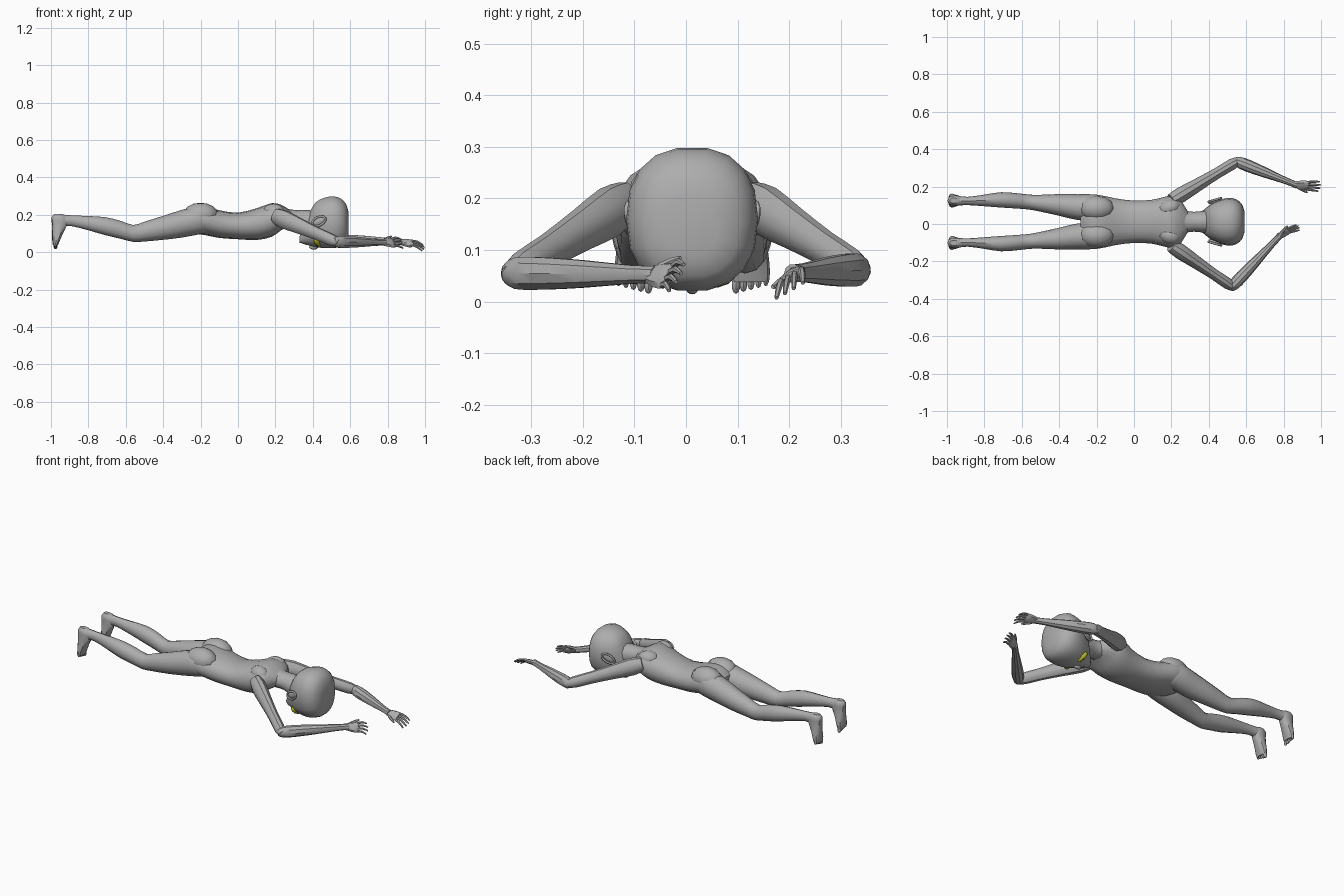
import bpy, bmesh, math
from mathutils import Vector, Matrix

cube = bpy.data.objects.get("Cube")
if cube:
    bpy.data.objects.remove(cube)

CY = 0.012  # symmetry plane of the body


def material(name, rgb):
    m = bpy.data.materials.new(name)
    m.use_nodes = True
    m.diffuse_color = (*rgb, 1)
    bsdf = next(n for n in m.node_tree.nodes if n.type == 'BSDF_PRINCIPLED')
    bsdf.inputs["Base Color"].default_value = (*rgb, 1)
    return m


SKIN = material("grey skin", (0.42, 0.42, 0.42))
EYE = material("yellow eye", (0.5, 0.5, 0.02))
PUPIL = material("black pupil", (0.02, 0.02, 0.02))


def finish(name, bm, mat, angle=35):
    bmesh.ops.recalc_face_normals(bm, faces=bm.faces)
    me = bpy.data.meshes.new(name)
    bm.to_mesh(me)
    bm.free()
    me.materials.append(mat)
    ob = bpy.data.objects.new(name, me)
    bpy.context.collection.objects.link(ob)
    bpy.ops.object.select_all(action='DESELECT')
    ob.select_set(True)
    bpy.context.view_layer.objects.active = ob
    bpy.ops.object.shade_smooth_by_angle(angle=math.radians(angle))
    return ob


def catmull(a, b, c, d, t):
    return 0.5 * (2 * b + (c - a) * t + (2 * a - 5 * b + 4 * c - d) * t * t
                  + (3 * b - a - 3 * c + d) * t ** 3)


def loft(name, stations, up=(0, 0, 1), axis=None, sides=12, steps=2, power=1.0, mat=SKIN):
    """Skin over stations (x, y, z, half width, half height along up)."""
    n, rows = len(stations), []
    for i in range(n - 1):
        q = [stations[min(max(i + k, 0), n - 1)] for k in (-1, 0, 1, 2)]
        for s in range(steps):
            rows.append([catmull(*v, s / steps) for v in zip(*q)])
    rows.append(list(stations[-1]))
    bm, rings = bmesh.new(), []
    for i, r in enumerate(rows):
        t = Vector(axis) if axis else (Vector(rows[min(i + 1, len(rows) - 1)][:3])
                                       - Vector(rows[max(i - 1, 0)][:3]))
        t.normalize()
        u = Vector(up)
        u = (u - t * u.dot(t)).normalized()
        w = u.cross(t)
        ring = []
        for k in range(sides):
            a = math.tau * k / sides
            c, s = math.cos(a), math.sin(a)
            c = math.copysign(abs(c) ** power, c)
            s = math.copysign(abs(s) ** power, s)
            ring.append(bm.verts.new(Vector(r[:3]) + w * c * r[3] + u * s * r[4]))
        rings.append(ring)
    for p, q in zip(rings, rings[1:]):
        for k in range(sides):
            j = (k + 1) % sides
            bm.faces.new((p[k], p[j], q[j], q[k]))
    bm.faces.new(rings[0])
    bm.faces.new(rings[-1])
    return finish(name, bm, mat)


def blob(name, loc, size, rot=(0, 0, 0), mat=SKIN, seg=12):
    """Stretched ball with half sizes and Euler degrees."""
    bm = bmesh.new()
    bmesh.ops.create_uvsphere(bm, u_segments=seg, v_segments=seg * 2 // 3, radius=1)
    r = Matrix.Identity(4)
    for ang, ax in zip(rot, 'XYZ'):
        r = Matrix.Rotation(math.radians(ang), 4, ax) @ r
    bm.transform(Matrix.Translation(loc) @ r @ Matrix.Diagonal((*size, 1)))
    return finish(name, bm, mat, 50)


# Torso, lying face down along x
loft("torso", [(-.285, CY, .165, .07, .04), (-.24, CY, .17, .135, .07), (-.18, CY, .17, .142, .078),
               (-.1, CY, .15, .125, .074), (0, CY, .14, .113, .071), (.1, CY, .15, .118, .085),
               (.18, CY, .172, .137, .09), (.23, CY, .185, .138, .068), (.27, CY, .185, .085, .045),
               (.29, CY, .185, .05, .03)], axis=(1, 0, 0), sides=16, power=.9)
loft("neck", [(.22, CY, .19, .09, .055), (.27, CY, .18, .062, .05), (.32, CY, .175, .053, .05),
              (.37, CY, .165, .058, .06), (.44, CY, .16, .06, .06)], axis=(1, 0, 0))

# Head with the face pointing down and the crown towards +x
loft("head", [(.33, CY, .068, .022, .018), (.352, CY, .085, .046, .042), (.39, CY, .13, .078, .098),
              (.42, CY, .148, .1, .123), (.46, CY, .156, .118, .136), (.51, CY, .16, .128, .14),
              (.55, CY, .158, .118, .13), (.578, CY, .153, .092, .105), (.592, CY, .15, .05, .06)],
     axis=(1, 0, 0), sides=18, power=.85)
blob("nose", (.405, CY, .028), (.025, .013, .014))
blob("lips", (.365, CY, .047), (.008, .024, .01))

for side, word in ((1, "left"), (-1, "right")):
    # Large slanted eyes and ears
    blob(word + "_eye", (.425, CY + side * .064, .052), (.016, .036, .017), (side * 35, 0, side * 22), EYE)
    blob(word + "_pupil", (.425, CY + side * .066, .042), (.006, .011, .009), (side * 35, 0, side * 22), PUPIL, 8)
    blob(word + "_ear", (.432, CY + side * .108, .165), (.04, .011, .021), (0, -25, side * 16))
    bm = bmesh.new()
    bmesh.ops.create_circle(bm, segments=12, radius=1)
    pts = [v.co.copy() for v in bm.verts]
    bm.free()
    rim = bpy.data.curves.new(word + "_ear_rim", 'CURVE')
    rim.dimensions, rim.bevel_depth, rim.bevel_resolution = '3D', .006, 1
    sp = rim.splines.new('POLY')
    sp.points.add(len(pts) - 1)
    sp.use_cyclic_u = True
    turn = Matrix.Rotation(math.radians(side * 16), 3, 'Z') @ Matrix.Rotation(math.radians(-25), 3, 'Y')
    for p, c in zip(sp.points, pts):
        p.co = (*(Vector((.432, CY + side * .117, .165)) + turn @ Vector((c.x * .04, 0, c.y * .023))), 1)
    rim.materials.append(SKIN)
    bpy.context.collection.objects.link(bpy.data.objects.new(word + "_ear_rim", rim))

    # Shoulder blades and buttocks
    blob(word + "_shoulder_blade", (.19, CY + side * .075, .215), (.06, .045, .045), (0, 0, side * 20))
    blob(word + "_buttock", (-.2, CY + side * .072, .198), (.095, .068, .066))

    # Legs
    y = CY + side * .005
    loft(word + "_leg", [(-.13, y + side * .06, .16, .05, .05), (-.2, y + side * .07, .172, .07, .075),
                         (-.3, y + side * .073, .152, .069, .074), (-.4, y + side * .085, .13, .058, .064),
                         (-.5, y + side * .094, .11, .045, .053), (-.56, y + side * .1, .1, .04, .045),
                         (-.63, y + side * .107, .12, .041, .048), (-.71, y + side * .112, .139, .041, .048),
                         (-.8, y + side * .109, .155, .031, .038), (-.89, y + side * .106, .168, .022, .029),
                         (-.945, y + side * .108, .17, .026, .031), (-.975, y + side * .108, .175, .02, .02)],
         up=(0, 0, 1), axis=(-1, 0, 0))
    # Feet hang with the toes down
    f = CY + side * .113
    loft(word + "_foot", [(-.962, f, .203, .014, .022), (-.955, f, .185, .027, .042), (-.954, f, .15, .028, .041),
                          (-.965, f, .1, .034, .029), (-.973, f, .06, .038, .02), (-.976, f, .038, .036, .014)],
         up=(1, 0, 0), axis=(0, 0, -1), power=.85)
    for k in range(5):
        big = 1 - k * .1
        blob(f"{word}_toe_{k + 1}", (-.976, f + side * (-.028 + k * .0145), .032 + k * .002),
             (.011 * big, .0085 * big, .017 * big), seg=8)

# Arms bent at the elbow: shoulder, elbow, wrist, knuckles, fingertips, finger spread
ARMS = {
    "left": ((.2, .125, .195), (.55, .335, .062), (.86, .212, .055), (.925, .205, .05), (1.0, .2, .02),
             (0.1, .85, .5)),
    "right": ((.2, -.115, .195), (.525, -.335, .055), (.775, -.068, .052), (.825, -.035, .05), (.885, -.012, .046),
              (-.3, .45, .84)),
}
for word, pts in ARMS.items():
    sh, el, wr, kn, tip, spread = (Vector(p) for p in pts)

    def row(a, b, t, hw, hh, lift=0):
        p = a.lerp(b, t)
        return (p.x, p.y, p.z + lift, hw, hh)

    loft(word + "_upper_arm", [row(sh, el, 0, .036, .04), row(sh, el, .15, .041, .05), row(sh, el, .4, .035, .042),
                               row(sh, el, .7, .029, .034), row(sh, el, .93, .03, .032), row(sh, el, 1.04, .018, .02)],
         sides=10)
    loft(word + "_forearm", [row(el, wr, -.05, .016, .02), row(el, wr, .03, .029, .032), row(el, wr, .2, .033, .033),
                             row(el, wr, .5, .027, .028), row(el, wr, .85, .018, .019), row(el, wr, 1.04, .018, .018)],
         sides=10)
    # Palm is widest along the finger spread
    d = (kn - wr).normalized()
    spread = (spread - d * spread.dot(d)).normalized()
    loft(word + "_palm", [row(wr, kn, -.15, .013, .017), row(wr, kn, .4, .013, .026), row(wr, kn, .9, .012, .03),
                          row(wr, kn, 1.1, .008, .026)], up=spread, sides=8)
    for k in range(4):
        o = (k - 1.5) / 1.5
        a = kn + spread * o * .022
        b = tip + spread * o * .03 - d * abs(o) * .012
        b.z = max(b.z, .007)
        m = a.lerp(b, .5) + Vector((0, 0, .007))
        loft(f"{word}_finger_{k + 1}", [(*a, .007, .007), (*m, .0065, .0065), (*b, .004, .004)],
             up=spread, sides=6)
    inward = -1 if word == "left" else 1
    a = wr.lerp(kn, .3) + spread * inward * .018
    b = kn + spread * inward * .042 + d * .008
    b.z = max(b.z, .008)
    loft(word + "_thumb", [(*a, .009, .009), (*a.lerp(b, .6), .008, .008), (*b, .004, .004)],
         up=(0.2, 0.3, 1), sides=6)
